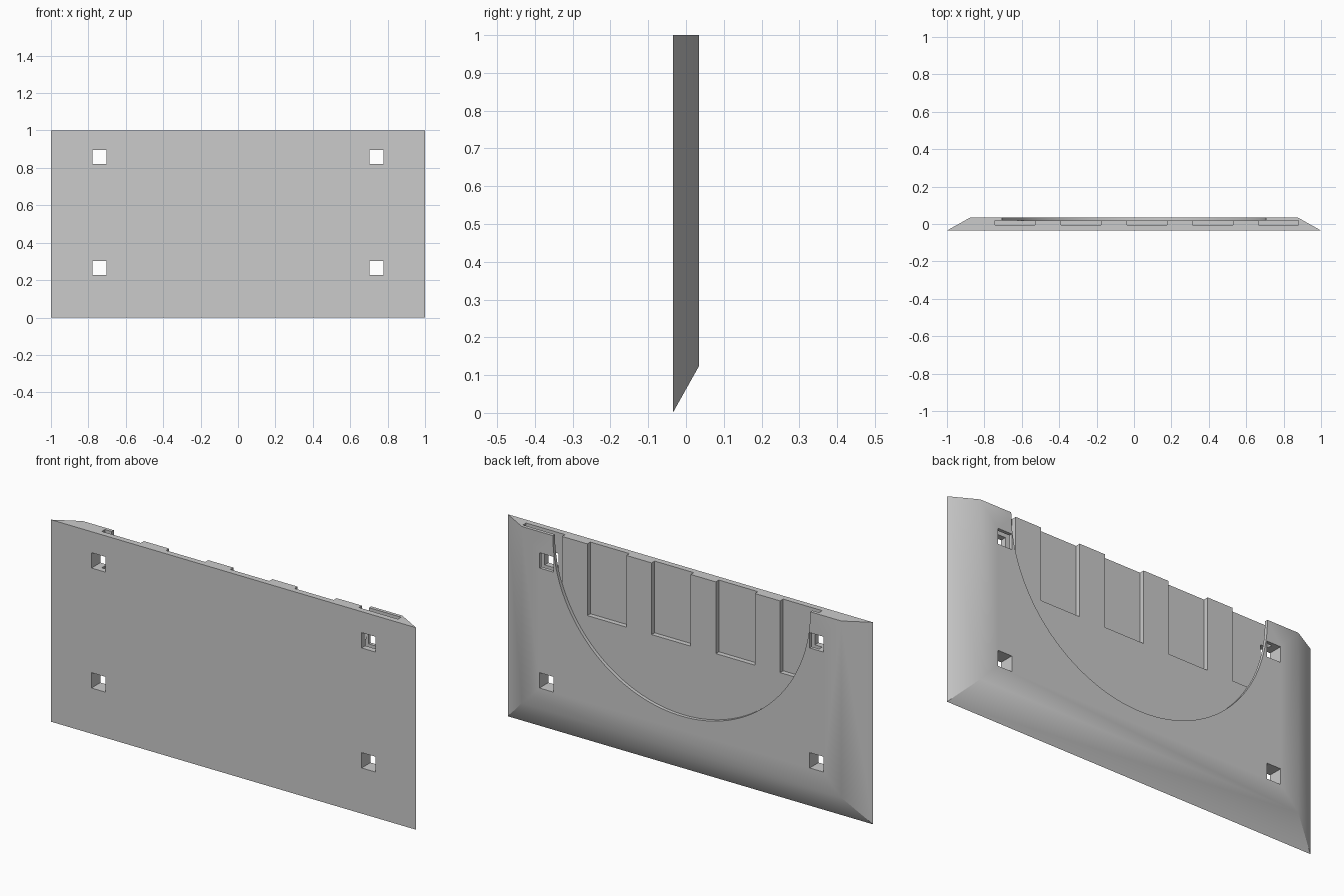
import bpy
import bmesh
import math

cube = bpy.data.objects.get("Cube")
if cube:
    bpy.data.objects.remove(cube, do_unlink=True)

FRONT, BACK, FLOOR, SLOT = -0.035, 0.035, 0.018, -0.006
BEVEL = 0.125

grey = bpy.data.materials.new("plain_grey")
grey.use_nodes = True
colour = (0.6, 0.6, 0.6, 1)
grey.diffuse_color = colour
grey.node_tree.nodes["Principled BSDF"].inputs["Base Color"].default_value = colour


def loft(name, front, back, y0, y1):
    """Solid between two matching (x, z) outlines at depths y0 and y1."""
    bm = bmesh.new()
    a = [bm.verts.new((x, y0, z)) for x, z in front]
    b = [bm.verts.new((x, y1, z)) for x, z in back]
    bm.faces.new(a)
    bm.faces.new(b[::-1])
    for i in range(len(a)):
        j = (i + 1) % len(a)
        bm.faces.new((a[j], a[i], b[i], b[j]))
    bmesh.ops.recalc_face_normals(bm, faces=bm.faces)
    mesh = bpy.data.meshes.new(name)
    bm.to_mesh(mesh)
    bm.free()
    mesh.materials.append(grey)
    obj = bpy.data.objects.new(name, mesh)
    bpy.context.collection.objects.link(obj)
    return obj


def rect(x0, x1, z0, z1):
    return [(x0, z0), (x1, z0), (x1, z1), (x0, z1)]


# Plate with its back bevelled at both sides and the bottom
plate = loft("mounting_plate", rect(-1, 1, 0, 1),
             rect(BEVEL - 1, 1 - BEVEL, BEVEL, 1), FRONT, BACK)

# Half-round recess in the back, open at the top
steps = 96
arc = [(0.705 * math.cos(math.pi * (1 + i / steps)),
        1 + 0.705 * math.sin(math.pi * (1 + i / steps))) for i in range(steps + 1)]
arc += [(0.705, 1.1), (-0.705, 1.1)]
cutters = [loft("recess_cutter", arc, arc, FLOOR, BACK + 0.1)]

# Five vertical slots, open at the top; the outer ones run under the rim
for i in range(5):
    x = -0.742 + 0.352 * i
    outline = rect(x, x + 0.214, 0.645, 1.1)
    cutters.append(loft("slot_cutter", outline, outline, SLOT, FLOOR + 0.0005))

# Four square screw holes
for x in (-0.74, 0.74):
    for z in (0.264, 0.858):
        outline = rect(x - 0.038, x + 0.038, z - 0.038, z + 0.038)
        cutters.append(loft("hole_cutter", outline, outline, -0.2, 0.2))

bpy.context.view_layer.objects.active = plate
for cutter in cutters:
    mod = plate.modifiers.new("cut", "BOOLEAN")
    mod.operation = "DIFFERENCE"
    mod.solver = "EXACT"
    mod.object = cutter
    bpy.ops.object.modifier_apply(modifier=mod.name)
    bpy.data.objects.remove(cutter, do_unlink=True)

# Soft shading across the shallow bevels, sharp elsewhere
bpy.ops.object.select_all(action="DESELECT")
plate.select_set(True)
bpy.ops.object.shade_smooth_by_angle(angle=math.radians(30))
